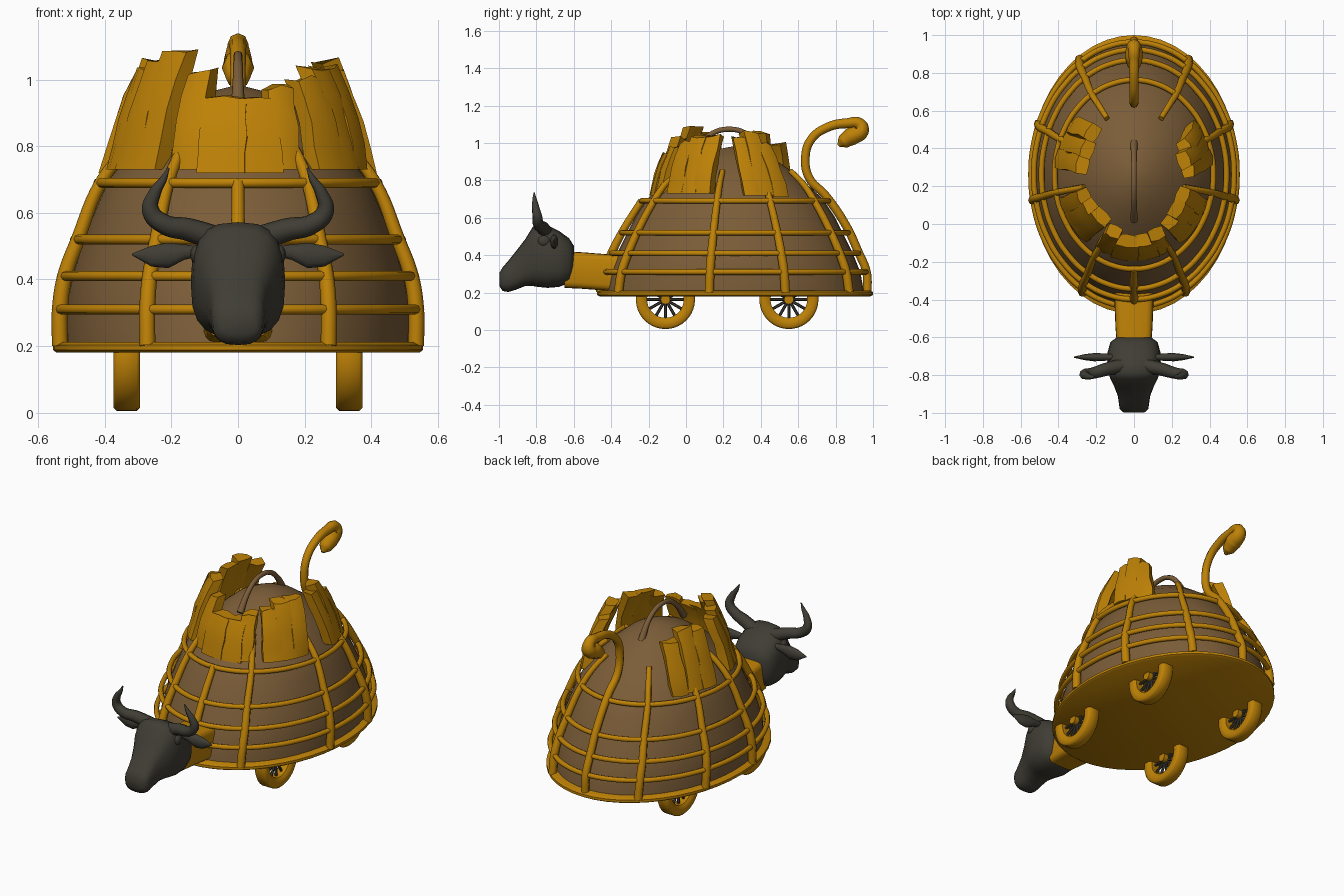
import bpy, bmesh, random
from math import sin, cos, pi, radians, copysign
from mathutils import Vector, Matrix

random.seed(4)
if "Cube" in bpy.data.objects:
    bpy.data.objects.remove(bpy.data.objects["Cube"])

CY = 0.262  # centre of the oval body


def material(name, r, g, b):
    m = bpy.data.materials.new(name)
    m.use_nodes = True
    m.diffuse_color = (r, g, b, 1)
    node = next(n for n in m.node_tree.nodes if n.type == 'BSDF_PRINCIPLED')
    node.inputs["Base Color"].default_value = (r, g, b, 1)
    return m


GOLD = material("golden wood", 0.515, 0.222, 0.002)
BROWN = material("brown hide", 0.2, 0.11, 0.04)
DARK = material("dark grey", 0.05, 0.047, 0.035)


def finish(obj, mat, angle=40):
    obj.data.materials.clear()
    obj.data.materials.append(mat)
    bpy.ops.object.select_all(action='DESELECT')
    obj.select_set(True)
    bpy.context.view_layer.objects.active = obj
    bpy.ops.object.shade_smooth_by_angle(angle=radians(angle))
    return obj


def from_bmesh(name, bm, mat, angle=40):
    bmesh.ops.recalc_face_normals(bm, faces=bm.faces)
    me = bpy.data.meshes.new(name)
    bm.to_mesh(me)
    bm.free()
    obj = bpy.data.objects.new(name, me)
    bpy.context.collection.objects.link(obj)
    return finish(obj, mat, angle)


def loft(name, rings, mat, angle=40):
    """Skin a row of equal-sized point rings and cap the ends."""
    bm = bmesh.new()
    rows = [[bm.verts.new(p) for p in ring] for ring in rings]
    n = len(rows[0])
    for a, b in zip(rows, rows[1:]):
        for i in range(n):
            j = (i + 1) % n
            bm.faces.new((a[i], a[j], b[j], b[i]))
    bm.faces.new(rows[0])
    bm.faces.new(rows[-1])
    return from_bmesh(name, bm, mat, angle)


def tube(name, points, radius, mat, radii=None, cyclic=False):
    """Round rod through the points, with optional thickness per point."""
    cu = bpy.data.curves.new(name, 'CURVE')
    cu.dimensions = '3D'
    cu.bevel_depth = radius
    cu.bevel_resolution = 2
    cu.resolution_u = 6
    cu.use_fill_caps = True
    sp = cu.splines.new('BEZIER')
    sp.bezier_points.add(len(points) - 1)
    sp.use_cyclic_u = cyclic
    for i, p in enumerate(points):
        bp = sp.bezier_points[i]
        bp.co = p
        bp.handle_left_type = bp.handle_right_type = 'AUTO'
        bp.radius = radii[i] if radii else 1
    obj = bpy.data.objects.new(name, cu)
    bpy.context.collection.objects.link(obj)
    bpy.ops.object.select_all(action='DESELECT')
    obj.select_set(True)
    bpy.context.view_layer.objects.active = obj
    bpy.ops.object.convert(target='MESH')
    return finish(bpy.context.object, mat, 60)


def oval(t, rx, ry, z):
    """Point on a body oval; t runs from the front towards the left."""
    return Vector((rx * sin(t), CY - ry * cos(t), z))


def oval_ring(rx, ry, z, n=48):
    return [oval(2 * pi * i / n, rx, ry, z) for i in range(n)]


# Base platform and domed body
loft("base_platform", [oval_ring(.545, .725, .18), oval_ring(.556, .738, .188),
                       oval_ring(.556, .738, .203), oval_ring(.54, .72, .212)], GOLD)
dome = [(.52, .69, .2), (.52, .67, .31), (.50, .63, .41), (.465, .575, .52), (.43, .53, .61),
        (.39, .47, .7), (.28, .33, .83), (.17, .2, .92), (.08, .1, .965), (.02, .02, .98)]
loft("domed_body", [oval_ring(*d) for d in dome], BROWN, angle=60)
tube("top_handle", [(0, .02, .92), (0, .09, 1.01), (0, .16, 1.06), (0, .23, 1.073),
                    (0, .3, 1.06), (0, .37, 1.01), (0, .43, .92)], .014, BROWN,
     radii=[1.5, 1.1, 1, 1, 1, 1.1, 1.5])

# Cage of hoops and ribs; the front middle rib ends at the top hoop
cage = [(.545, .72, .2), (.545, .70, .31), (.53, .66, .41), (.49, .605, .52),
        (.42, .50, .69), (.35, .43, .78), (.27, .35, .85)]
for i, c in enumerate(cage[1:5]):
    tube(f"cage_hoop_{i + 1}", oval_ring(*c, n=24), .015, GOLD, cyclic=True)
for deg in (0, 30, 79, 112, 148, -148, -112, -79, -30):
    path = cage if deg else cage[:5]
    tube(f"cage_rib_{deg}", [oval(radians(deg), *c) for c in path], .021, GOLD,
         radii=[1.15, 1.15, 1.1, 1, .9, .8, .7][:len(path)])

# Rear rib running up into the curled tail
tail = [(.97, .2), (.965, .31), (.92, .42), (.86, .55), (.745, .72), (.66, .81), (.638, .92), (.67, 1.02),
        (.76, 1.085), (.86, 1.105), (.93, 1.1), (.937, 1.065), (.885, 1.035), (.84, 1.005), (.815, .985)]
tube("tail", [(0, y, z) for y, z in tail], .023, GOLD,
     radii=[1] * 7 + [1, 1.05, 1.15, 1.4, 1.8, 2.1, 1.6, .4])


# Rough boards leaning around the top: angle, width, bottom, top, sideways lean
def board(name, deg, width, z0, z1, lean):
    t = radians(deg)
    side = Vector((cos(t) * .4, sin(t) * .43, 0)).normalized()
    out = Vector((side.y, -side.x, 0))
    rings = []
    for k in range(5):
        f = k / 4
        z = z0 + (z1 - z0) * f
        slope = (z - .72) / .35
        c = oval(t, .385 - .12 * slope, .42 - .11 * slope, z)
        c += side * lean * f + out * (.012 * sin(f * pi) + random.uniform(-.005, .005))
        w, d = width / 2 * (1 - .1 * f), .028
        ring = []
        for sx, sy in ((-1, -1), (0, -1.2), (1, -1), (1, 1), (0, 1.3), (-1, 1)):
            jag = random.uniform(-.014, .008) if k == 4 else 0
            ring.append(c + side * (sx * w + random.uniform(-.005, .005)) + out * sy * d
                        + Vector((0, 0, jag)))
        rings.append(ring)
    loft(name, rings, GOLD, angle=35)


boards = [(-126, .10, .71, 1.0, -.03), (-113, .10, .72, 1.06, -.01), (-101, .10, .72, 1.03, .01),
          (-67, .10, .73, 1.03, -.01), (-55, .11, .73, 1.06, 0), (-44, .11, .73, 1.09, .01),
          (-24, .09, .73, 1.03, .01), (-7, .15, .72, .95, 0), (8, .15, .72, .94, .01),
          (21, .09, .73, .98, .01), (43, .11, .73, 1.01, 0), (55, .11, .73, 1.04, 0),
          (66, .10, .73, 1.04, .02), (102, .09, .72, 1.03, -.04), (113, .10, .72, 1.06, -.05),
          (124, .09, .71, 1.0, -.05)]
for i, b in enumerate(boards):
    board(f"top_board_{i + 1}", *b)


# Spoked wheels, their rims ending inside the platform
def wheel(name, x, y):
    hub = Vector((x, y, .163))
    section = [(-.04, .148), (-.03, .158), (.03, .158), (.04, .148),
               (.04, .115), (.026, .098), (-.026, .098), (-.04, .115)]
    rings = []
    for i in range(25):
        a = radians(75 + 210 * i / 24)
        rings.append([hub + Vector((u, r * sin(a), r * cos(a))) for u, r in section])
    loft(name + "_rim", rings, GOLD, angle=50)
    bm = bmesh.new()
    turn = Matrix.Translation(hub) @ Matrix.Rotation(pi / 2, 4, 'Y')
    bmesh.ops.create_cone(bm, cap_ends=True, segments=12, radius1=.026, radius2=.026,
                          depth=.07, matrix=turn)
    from_bmesh(name + "_hub", bm, GOLD)
    bm = bmesh.new()
    for i in range(12):
        spoke = (Matrix.Translation(hub) @ Matrix.Rotation(2 * pi * i / 12, 4, 'X')
                 @ Matrix.Translation((0, 0, .062)))
        bmesh.ops.create_cone(bm, cap_ends=True, segments=6, radius1=.008, radius2=.008,
                              depth=.085, matrix=spoke)
    from_bmesh(name + "_spokes", bm, DARK)


for side, sx in (("left", 1), ("right", -1)):
    wheel("front_wheel_" + side, sx * .334, -.11)
    wheel("rear_wheel_" + side, sx * .334, .55)


# Neck beam and head, lofted from rounded-box sections along y
def section(y, low, high, half, power=.7, n=20):
    mid, tall = (low + high) / 2, (high - low) / 2
    ring = []
    for i in range(n):
        a = 2 * pi * i / n
        c, s = cos(a), sin(a)
        ring.append(Vector((half * copysign(abs(c) ** power, c), y,
                            mid + tall * copysign(abs(s) ** power, s))))
    return ring


loft("neck", [section(-.65, .225, .42, .09, .35), section(-.55, .22, .415, .098, .35),
              section(-.36, .205, .40, .105, .35)], GOLD)
head = [(-.6, .31, .45, .09), (-.625, .25, .49, .125), (-.68, .23, .53, .14), (-.74, .225, .56, .142),
        (-.79, .23, .572, .135), (-.82, .235, .55, .125), (-.86, .235, .485, .105),
        (-.91, .215, .42, .086), (-.95, .203, .37, .08), (-.98, .208, .335, .076), (-.998, .235, .305, .055)]
loft("head", [section(*h) for h in head], DARK, angle=70)

for side, sx in (("left", 1), ("right", -1)):
    horn = [(.06, -.75, .52), (.15, -.77, .55), (.22, -.79, .565), (.262, -.795, .605),
            (.25, -.805, .66), (.225, -.81, .70), (.208, -.812, .735)]
    tube("horn_" + side, [(sx * x, y, z) for x, y, z in horn], .03, DARK,
         radii=[1.3, 1.15, 1, .9, .65, .4, .1])
    # Leaf-shaped ear: distance out, centre height, half height, half depth
    ear = [(.11, .485, .015, .015), (.16, .482, .024, .02), (.21, .472, .04, .022),
           (.26, .47, .033, .016), (.318, .475, .003, .003)]
    loft("ear_" + side, [[Vector((sx * x, -.705 + d * cos(k * pi / 5), z + h * sin(k * pi / 5)))
                          for k in range(10)] for x, z, h, d in ear], DARK, angle=60)
    # Brow and nostril bumps
    for name, pos, size in (("eye", (.122, -.76, .475), (.022, .035, .03)),
                            ("nostril", (.042, -.975, .29), (.028, .022, .026))):
        bm = bmesh.new()
        place = Matrix.Translation((sx * pos[0], pos[1], pos[2])) @ Matrix.Diagonal((*size, 1))
        bmesh.ops.create_uvsphere(bm, u_segments=12, v_segments=8, radius=1, matrix=place)
        from_bmesh(f"{name}_{side}", bm, DARK, 60)
